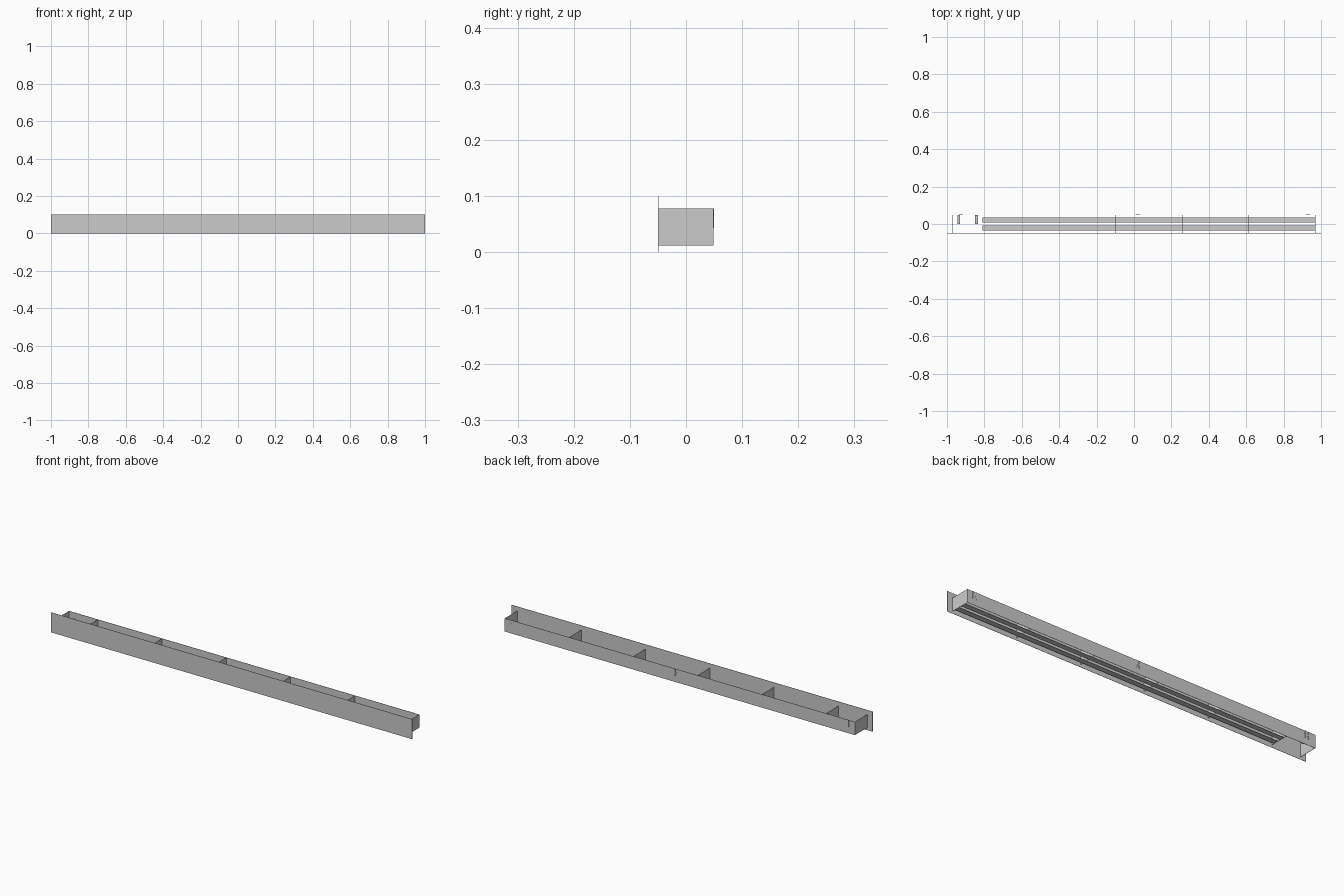
import bpy

if "Cube" in bpy.data.objects:
    bpy.data.objects.remove(bpy.data.objects["Cube"])

T = 0.0012  # sheet thickness


def box(name, x0, x1, y0, y1, z0, z1):
    xs, ys, zs = (x0, x1), (y0, y1), (z0, z1)
    verts = [(x, y, z) for x in xs for y in ys for z in zs]
    faces = [(0, 1, 3, 2), (4, 6, 7, 5), (0, 4, 5, 1),
             (2, 3, 7, 6), (0, 2, 6, 4), (1, 5, 7, 3)]
    mesh = bpy.data.meshes.new(name)
    mesh.from_pydata(verts, [], faces)
    ob = bpy.data.objects.new(name, mesh)
    bpy.context.collection.objects.link(ob)
    return ob


XE, YB, Z0, Z1 = 0.97, 0.05, 0.012, 0.078

# Front fascia and rear panel
box("front_fascia", -1, 1, -YB, -YB + T, 0, 0.1)
box("rear_panel", -XE, XE, YB - 2 * T, YB - T, Z0, Z1)

# End plates
for s, side in ((-1, "left"), (1, "right")):
    x = s * (XE - T / 2)
    box(side + "_end_plate", x - T / 2, x + T / 2, -YB + T, YB - 2 * T, Z0, Z1)

# Evenly spaced dividers; the short left bay stays open
START, PITCH = -0.81, 0.356
for i in range(5):
    x = START + i * PITCH
    box(f"divider_{i + 1}", x - T / 2, x + T / 2, -YB + T, YB - 2 * T, Z0, Z1)

# Two floor slats under the divided bays
for s, side in ((-1, "front"), (1, "rear")):
    y0, y1 = sorted((s * 0.007, s * 0.034))
    box(side + "_floor_slat", START, XE - T, y0, y1, Z0, Z0 + T)

# Inverted-U hanging clips on the rear panel
for i, x in enumerate((-0.925, 0.02, 0.93)):
    for s, side in ((-1, "left"), (1, "right")):
        cx = x + s * 0.008
        box(f"clip_{i + 1}_{side}_leg", cx - 0.003, cx + 0.003, YB - T, YB, 0.043, Z1)
    box(f"clip_{i + 1}_bridge", x - 0.005, x + 0.005, YB - T, YB, 0.055, 0.061)

# Support tabs in the open bay
for i, x in enumerate((-0.937, -0.843)):
    box(f"support_tab_{i + 1}", x - 0.008, x + 0.008, 0, YB - 2 * T, 0.045, 0.045 + T)
